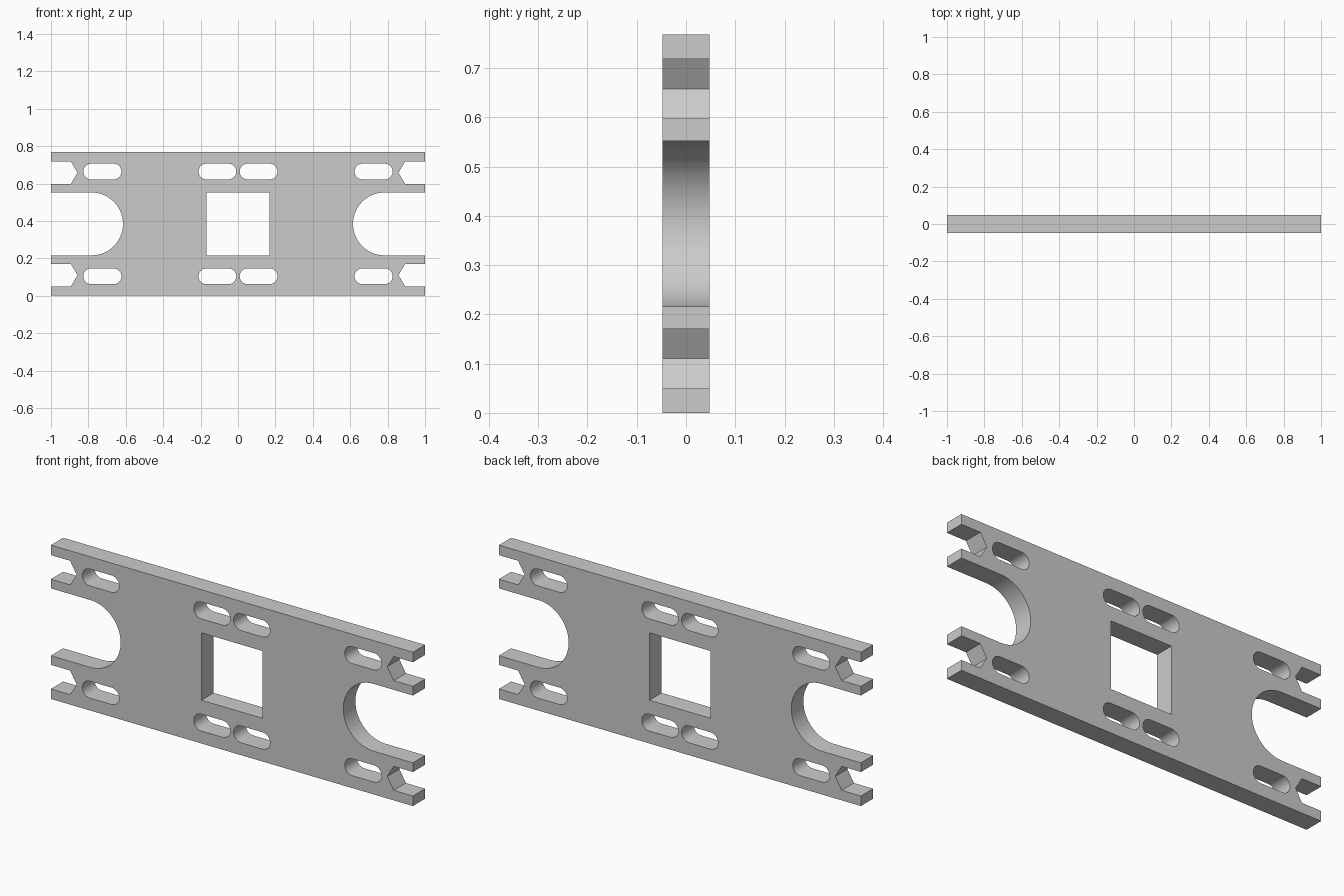
import bpy, bmesh
from math import pi, cos, sin
from mathutils import Matrix

cube = bpy.data.objects.get("Cube")
if cube:
    bpy.data.objects.remove(cube, do_unlink=True)

H = 0.768            # plate height
MID = H / 2
HALF_T = 0.048       # half the plate thickness
R = 0.168            # end cutout radius and half width of the window
SLOT_R = 0.042


def arc(cx, cz, r, start, end, steps):
    return [(cx + r * cos(start + (end - start) * i / steps),
             cz + r * sin(start + (end - start) * i / steps))
            for i in range(steps + 1)]


def slot(x0, x1, z):
    return (arc(x1 - SLOT_R, z, SLOT_R, -pi / 2, pi / 2, 16)
            + arc(x0 + SLOT_R, z, SLOT_R, pi / 2, 3 * pi / 2, 16))


# Right-hand edge: two pointed notches around a round-bottomed cutout
low_notch = [(1, 0), (1, 0.05), (0.894, 0.05), (0.858, 0.11),
             (0.894, 0.17), (1, 0.17), (1, MID - R)]
high_notch = [(x, H - z) for x, z in reversed(low_notch)]
cutout = arc(1 - 0.217, MID, R, -pi / 2, -3 * pi / 2, 40)
edge = low_notch + cutout + high_notch
outline = edge + [(-x, z) for x, z in reversed(edge)]

# Square window and two rows of four slots
window = [(-R, MID - R), (R, MID - R), (R, MID + R), (-R, MID + R)]
loops = [outline, window]
for z in (0.104, H - 0.104):
    for x0, x1 in ((0.009, 0.211), (0.623, 0.827)):
        loops += [slot(x0, x1, z), slot(-x1, -x0, z)]

# Filled profile given thickness
profile = bpy.data.curves.new("plate_profile", 'CURVE')
profile.dimensions = '2D'
profile.fill_mode = 'BOTH'
profile.extrude = HALF_T
for pts in loops:
    spline = profile.splines.new('POLY')
    spline.points.add(len(pts) - 1)
    for p, (x, z) in zip(spline.points, pts):
        p.co = (x, z, 0, 1)
    spline.use_cyclic_u = True
helper = bpy.data.objects.new("plate_profile", profile)
bpy.context.collection.objects.link(helper)
bpy.context.view_layer.update()
mesh = bpy.data.meshes.new_from_object(
    helper.evaluated_get(bpy.context.evaluated_depsgraph_get()))
bpy.data.objects.remove(helper, do_unlink=True)
bpy.data.curves.remove(profile)

# Weld, stand upright
bm = bmesh.new()
bm.from_mesh(mesh)
bmesh.ops.remove_doubles(bm, verts=bm.verts, dist=0.0005)
bm.transform(Matrix.Rotation(pi / 2, 4, 'X'))
bmesh.ops.recalc_face_normals(bm, faces=bm.faces)
bm.to_mesh(mesh)
bm.free()

plate = bpy.data.objects.new("slotted_plate", mesh)
mesh.name = "slotted_plate"
bpy.context.collection.objects.link(plate)

# Plain grey
grey = bpy.data.materials.new("light_grey")
grey.use_nodes = True
colour = (0.6, 0.6, 0.6, 1)
grey.diffuse_color = colour
grey.node_tree.nodes["Principled BSDF"].inputs["Base Color"].default_value = colour
mesh.materials.clear()
mesh.materials.append(grey)

# Smooth curved walls, crisp rims
bpy.ops.object.select_all(action='DESELECT')
plate.select_set(True)
bpy.context.view_layer.objects.active = plate
bpy.ops.object.shade_smooth_by_angle(angle=pi / 6)
